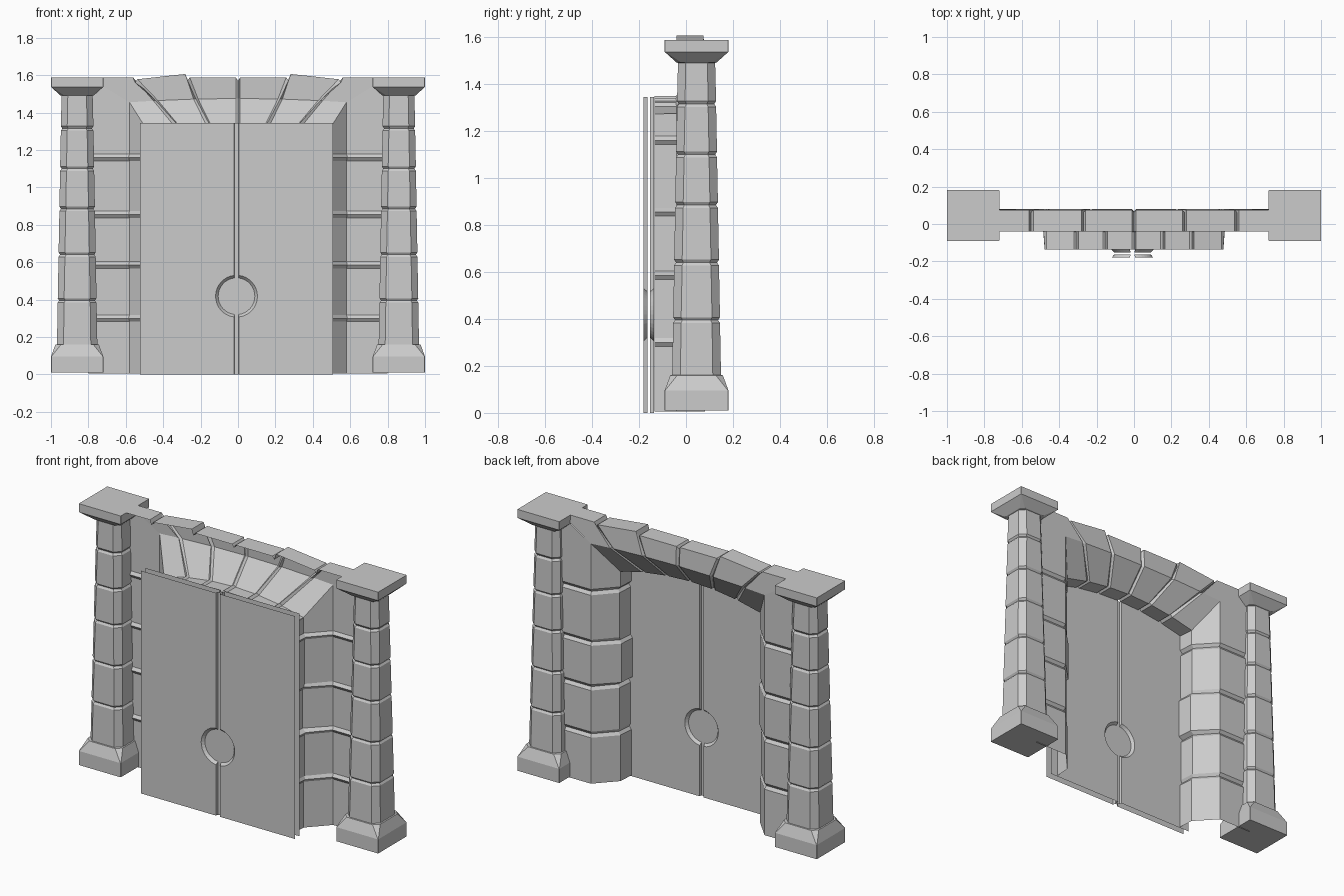
import bpy, math

if "Cube" in bpy.data.objects:
    bpy.data.objects.remove(bpy.data.objects["Cube"])


def make(name, verts, faces, mirror=False):
    me = bpy.data.meshes.new(name)
    me.from_pydata(verts, [], faces)
    me.validate()
    ob = bpy.data.objects.new(name, me)
    bpy.context.collection.objects.link(ob)
    if mirror:
        ob.modifiers.new("mirror", 'MIRROR')
    return ob


def loft(rows, closed=False, caps=False, start=0):
    """Quads between successive rows of equally many points."""
    n = len(rows[0])
    verts = [p for r in rows for p in r]
    faces = []
    for i in range(len(rows) - 1):
        for j in range(n if closed else n - 1):
            k = (j + 1) % n
            faces.append(tuple(start + v for v in (i*n + j, i*n + k, (i+1)*n + k, (i+1)*n + j)))
    if caps:
        faces.append(tuple(range(n))[::-1])
        faces.append(tuple((len(rows) - 1)*n + j for j in range(n)))
    return verts, faces


# Octagonal pillars with flared base, block joints and square capital
def octagon(cx, z, h, c):
    cy, hy = 0.045, h - 0.004
    pts = [(h, -hy + c), (h, hy - c), (h - c, hy), (-h + c, hy),
           (-h, hy - c), (-h, -hy + c), (-h + c, -hy), (h - c, -hy)]
    return [(cx + x, cy + y, z) for x, y in pts]


levels = [(0.01, 0.14, 0.002), (0.095, 0.14, 0.002), (0.16, 0.116, 0.03), (0.161, 0.108, 0.035)]
for z in (0.395, 0.64, 0.885, 1.10, 1.315):
    h = 0.108 - 0.024*(z - 0.16)/1.33
    levels += [(z - 0.012, h, 0.034), (z, h - 0.008, 0.032), (z + 0.012, h, 0.034)]
levels += [(1.49, 0.083, 0.033), (1.492, 0.09, 0.02), (1.537, 0.14, 0.002), (1.588, 0.14, 0.002)]
for side, cx in (("left", -0.86), ("right", 0.86)):
    make(side + "_pillar", *loft([octagon(cx, *l) for l in levels], True, True))


# Side walls: open sheet of wall face, splay and jamb, with block joints
def wall_row(z, g=0.0, jamb=0.0):
    return [(0.80, 0.08 - g, z), (0.58 + g*.4, 0.08 - g, z),
            (0.467 + g + jamb, -0.04 - g*.3, z), (0.46 + g + jamb, -0.135, z)]


rows = [wall_row(0.005)]
jambs = [0.0, 0.005, -0.008, 0.004, 0.0]
for i, z in enumerate((0.30, 0.585, 0.855, 1.16)):
    rows += [wall_row(z - 0.018, 0, jambs[i]), wall_row(z, 0.013, jambs[i]),
             wall_row(z + 0.018, 0, jambs[i + 1])]
top = wall_row(0)
rows.append([(x, y, z) for (x, y, _), z in zip(top, (1.588, 1.455, 1.275, 1.272))])
make("side_walls", *loft(rows), mirror=True)


# Arch: voussoir stones with top strip, face, splayed soffit and inner soffit
def arch_row(xt, xm, xb, zt, g=0.0):
    zm = 1.475 - 0.06*xm*xm
    zb = 1.335 - 0.29*xb*xb
    return [(xt, -0.04, zt - g*1.4), (xt, 0.075 - g, zt - g*1.4), (xm, 0.08 - g, zm),
            (xb, -0.04 - g*.3, zb + g), (xb, -0.135, zb + g)]


joints = [(0.55, 0.44, 0.31, 1.588, 1.578), (0.27, 0.225, 0.155, 1.606, 1.588)]
rows = [arch_row(0.80, 0.58, 0.467, 1.588)]
for xt, xm, xb, z_out, z_in in joints:
    w = 0.012
    rows += [arch_row(xt + w, xm + w, xb + w, z_out),
             arch_row(xt, xm, xb, min(z_out, z_in), 0.013),
             arch_row(xt - w, xm - w, xb - w, z_in)]
rows += [arch_row(0.012, 0.012, 0.012, 1.588), arch_row(0, 0, 0, 1.588, 0.013)]
make("arch_stones", *loft(rows), mirror=True)


# Double door: front and back sheets with a centre groove and round recess
CX, CZ, H = -0.008, 0.418, 1.345


def seam(side, half, r, y):
    a = math.asin(half/r)
    n = 16
    pts = [(half, 0.0)]
    for i in range(n + 1):
        t = -math.pi/2 + a + (math.pi - 2*a)*i/n
        pts.append((r*math.cos(t), CZ + r*math.sin(t)))
    pts.append((half, H))
    return [(CX + side*x, y, z) for x, z in pts]


def raised_disc(y):
    n = 32
    return [(CX + 0.092*math.cos(2*math.pi*i/n), y, CZ + 0.092*math.sin(2*math.pi*i/n))
            for i in range(n)]


for name, y, d in (("door_front", -0.18, 0.016), ("door_back", -0.137, -0.016)):
    rails = [seam(-1, 0.014, 0.112, y), seam(-1, 0.010, 0.098, y + d),
             seam(1, 0.010, 0.098, y + d), seam(1, 0.014, 0.112, y)]
    n = len(rails[0])
    verts, faces = loft(rails)
    faces = [f[::-1] for f in faces]
    k = len(verts)
    verts += [(-0.523, y, 0), (-0.523, y, H), (0.508, y, 0), (0.508, y, H)]
    faces.append((k,) + tuple(range(n)) + (k + 1,))
    faces.append(tuple(range(3*n, 4*n))[::-1] + (k + 2, k + 3))
    if d < 0:
        faces = [f[::-1] for f in faces]
    make(name, verts, faces)
